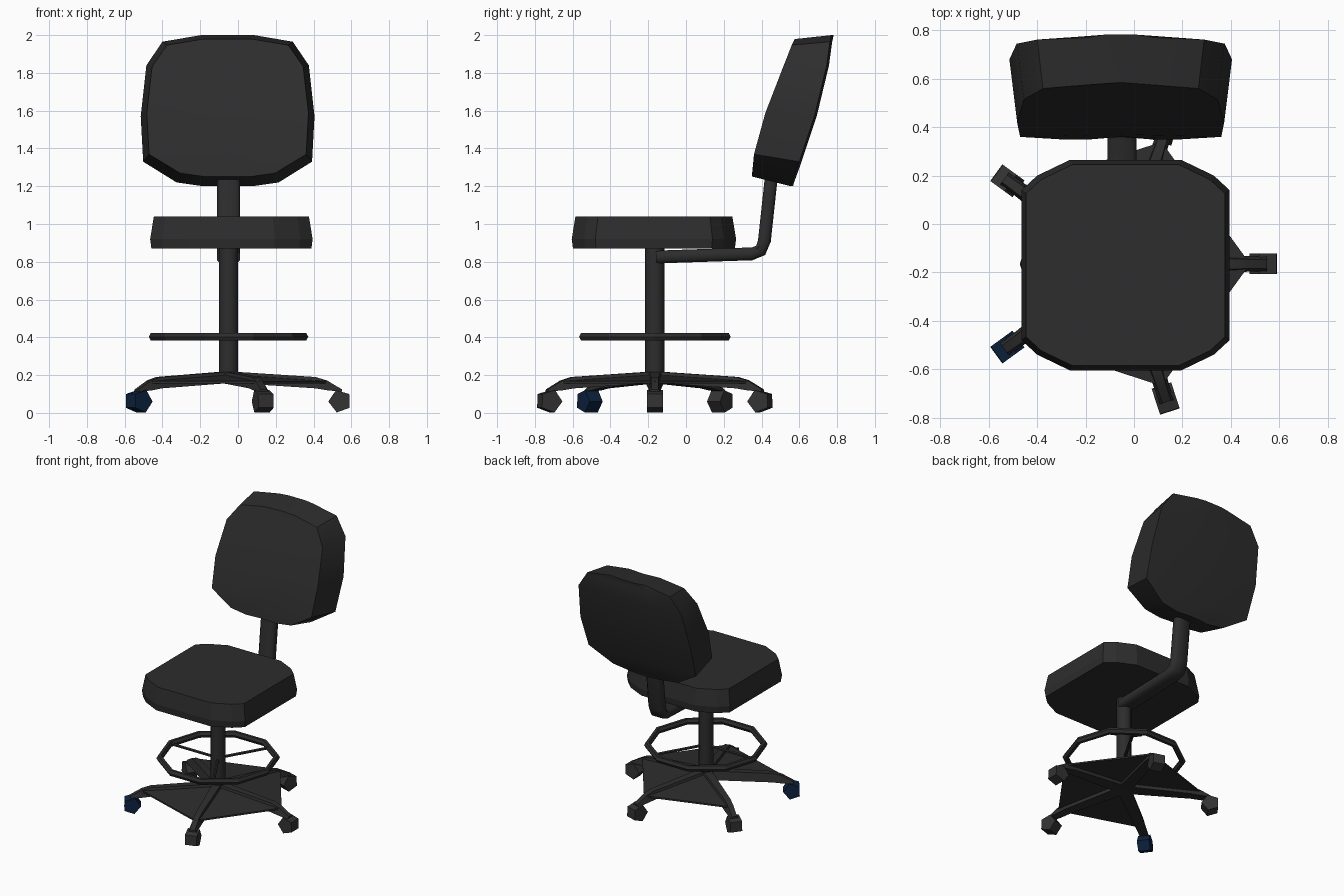
import bpy, bmesh, math
from mathutils import Vector, Matrix

if "Cube" in bpy.data.objects:
    bpy.data.objects.remove(bpy.data.objects["Cube"])

CX, CY = -0.05, -0.165          # axis of the column
HUB = Matrix.Translation((CX, CY, 0))


def material(name, color):
    m = bpy.data.materials.new(name)
    m.use_nodes = True
    m.diffuse_color = (*color, 1)
    m.node_tree.nodes["Principled BSDF"].inputs["Base Color"].default_value = (*color, 1)
    return m


fabric = material("charcoal fabric", (0.026, 0.026, 0.026))
metal = material("black metal", (0.026, 0.026, 0.026))
rubber = material("grey rubber", (0.033, 0.033, 0.033))
blue = material("navy rubber", (0.004, 0.016, 0.05))


def finish(name, bm, mat, matrix=None, smooth=None):
    """Turn a bmesh into a named object with one material."""
    if matrix:
        bm.transform(matrix)
    bmesh.ops.recalc_face_normals(bm, faces=bm.faces)
    mesh = bpy.data.meshes.new(name)
    bm.to_mesh(mesh)
    bm.free()
    mesh.materials.append(mat)
    obj = bpy.data.objects.new(name, mesh)
    bpy.context.collection.objects.link(obj)
    if smooth:
        bpy.ops.object.select_all(action='DESELECT')
        obj.select_set(True)
        bpy.context.view_layer.objects.active = obj
        bpy.ops.object.shade_smooth_by_angle(angle=math.radians(smooth))
    return obj


def loft(name, rings, mat, matrix=None, smooth=None):
    """Skin a row of closed rings and cap both ends."""
    bm = bmesh.new()
    rows = [[bm.verts.new(p) for p in ring] for ring in rings]
    n = len(rows[0])
    for a, b in zip(rows, rows[1:]):
        for i in range(n):
            j = (i + 1) % n
            bm.faces.new((a[i], a[j], b[j], b[i]))
    bm.faces.new(rows[0])
    bm.faces.new(rows[-1])
    return finish(name, bm, mat, matrix, smooth)


def rod(name, a, b, radius, sides, mat, smooth=None):
    a, b = Vector(a), Vector(b)
    d = b - a
    bm = bmesh.new()
    bmesh.ops.create_cone(bm, cap_ends=True, segments=sides, radius1=radius,
                          radius2=radius, depth=d.length)
    turn = d.to_track_quat('Z', 'Y').to_matrix().to_4x4()
    return finish(name, bm, mat, Matrix.Translation((a + b) / 2) @ turn, smooth)


# Seat cushion: chamfered outline, widest just above its underside
quarter = [(0.43, 0.31), (0.365, 0.37), (0.23, 0.435)]
outline = (quarter + [(-x, y) for x, y in reversed(quarter)]
           + [(-x, -y) for x, y in quarter] + [(x, -y) for x, y in reversed(quarter)])
levels = [(0.87, 0.985), (0.92, 1.0), (1.04, 0.955)]
loft("seat", [[(x * s - 0.035, y * s - 0.17, z) for x, y in outline] for z, s in levels], fabric)

# Backrest: leaning pad, rows of (height, half width, front y, back y)
rows = [(1.20, 0.13, 0.35, 0.555), (1.22, 0.27, 0.35, 0.56), (1.33, 0.447, 0.36, 0.60),
        (1.57, 0.46, 0.42, 0.68), (1.84, 0.43, 0.515, 0.745), (1.965, 0.345, 0.56, 0.762),
        (2.00, 0.14, 0.575, 0.77)]
rings = []
for z, w, front, back in rows:
    zf = 1.615 + (z - 1.6) * 0.91
    ring = [(-w * 0.93, front, zf), (0, front + 0.01, zf), (w * 0.93, front, zf),
            (w, back, z), (w * 0.5, back + 0.012, z), (-w * 0.5, back + 0.012, z), (-w, back, z)]
    rings.append([(x - 0.055, y, h) for x, y, h in ring])
loft("backrest", rings, fabric, smooth=40)

# Bent bar that carries the backrest: (y, z, section tilt in degrees)
path = [(-0.16, 0.825, 90), (0.35, 0.842, 88), (0.395, 0.86, 45), (0.415, 0.91, 8), (0.455, 1.28, 8)]
section = [(0.06, 0.018), (0.042, 0.034), (-0.042, 0.034), (-0.06, 0.018),
           (-0.06, -0.018), (-0.042, -0.034), (0.042, -0.034), (0.06, -0.018)]
rings = []
for y, z, tilt in path:
    c, s = math.cos(math.radians(tilt)), math.sin(math.radians(tilt))
    rings.append([(CX + u, y + v * c, z - v * s) for u, v in section])
loft("back_support", rings, metal, smooth=50)

# Column
rod("column", (CX, CY, 0.165), (CX, CY, 0.88), 0.051, 12, metal, smooth=40)

# Ten-sided foot ring with three spokes
RING_Z = 0.403
rings, sides = [], 10
bm = bmesh.new()
for i in range(sides):
    a = math.tau * i / sides
    rings.append([bm.verts.new(((0.4 + 0.022 * math.cos(t)) * math.cos(a),
                                (0.4 + 0.022 * math.cos(t)) * math.sin(a),
                                RING_Z + 0.024 * math.sin(t)))
                  for t in [math.tau * k / 6 for k in range(6)]])
for i in range(sides):
    p, q = rings[i], rings[(i + 1) % sides]
    for k in range(6):
        m = (k + 1) % 6
        bm.faces.new((p[k], q[k], q[m], p[m]))
finish("foot_ring", bm, metal, HUB)
for i in range(3):
    a = math.radians(60 + 120 * i)
    rod(f"foot_ring_spoke_{i + 1}", (CX, CY, RING_Z),
        (CX + 0.39 * math.cos(a), CY + 0.39 * math.sin(a), RING_Z), 0.011, 6, metal)

# Five legs with casters: leg sections are (reach, top, bottom, half width)
sections = [(0.0, 0.22, 0.16, 0.05), (0.46, 0.19, 0.13, 0.035),
            (0.52, 0.172, 0.12, 0.032), (0.60, 0.125, 0.112, 0.03)]
for i in range(5):
    turn = HUB @ Matrix.Rotation(math.tau * i / 5, 4, 'Z')
    loft(f"leg_{i + 1}", [[(r, w, lo), (r, w * 0.6, hi), (r, -w * 0.6, hi), (r, -w, lo)]
                          for r, hi, lo, w in sections], metal, turn, smooth=30)
    bm = bmesh.new()
    bmesh.ops.create_cone(bm, cap_ends=True, segments=5, radius1=0.062, radius2=0.062, depth=0.085)
    place = Matrix.Translation((0.59, 0, 0.062)) @ Matrix.Rotation(math.pi / 2, 4, 'X')
    place = place @ Matrix.Rotation(math.radians(20), 4, 'Z')
    finish(f"caster_{i + 1}", bm, blue if i == 3 else rubber, turn @ place)

# Thin webs between neighbouring legs, with one bay left open
for i in (0, 1, 3, 4)[:2] + (3, 4):
    if i == 3:
        continue
    a, b = math.tau * i / 5, math.tau * (i + 1) / 5
    corners = [(0, 0, 0.205)] + [(0.53 * math.cos(t), 0.53 * math.sin(t), 0.168) for t in (a, b)]
    loft(f"base_web_{i + 1}", [[(x, y, z - d) for x, y, z in corners] for d in (0, 0.012)], metal, HUB)
a, b = math.tau * 3 / 5, math.tau * 4 / 5
corners = [(0, 0, 0.205)] + [(0.53 * math.cos(t), 0.53 * math.sin(t), 0.168) for t in (a, b)]
loft("base_web_4", [[(x, y, z - d) for x, y, z in corners] for d in (0, 0.012)], metal, HUB)
